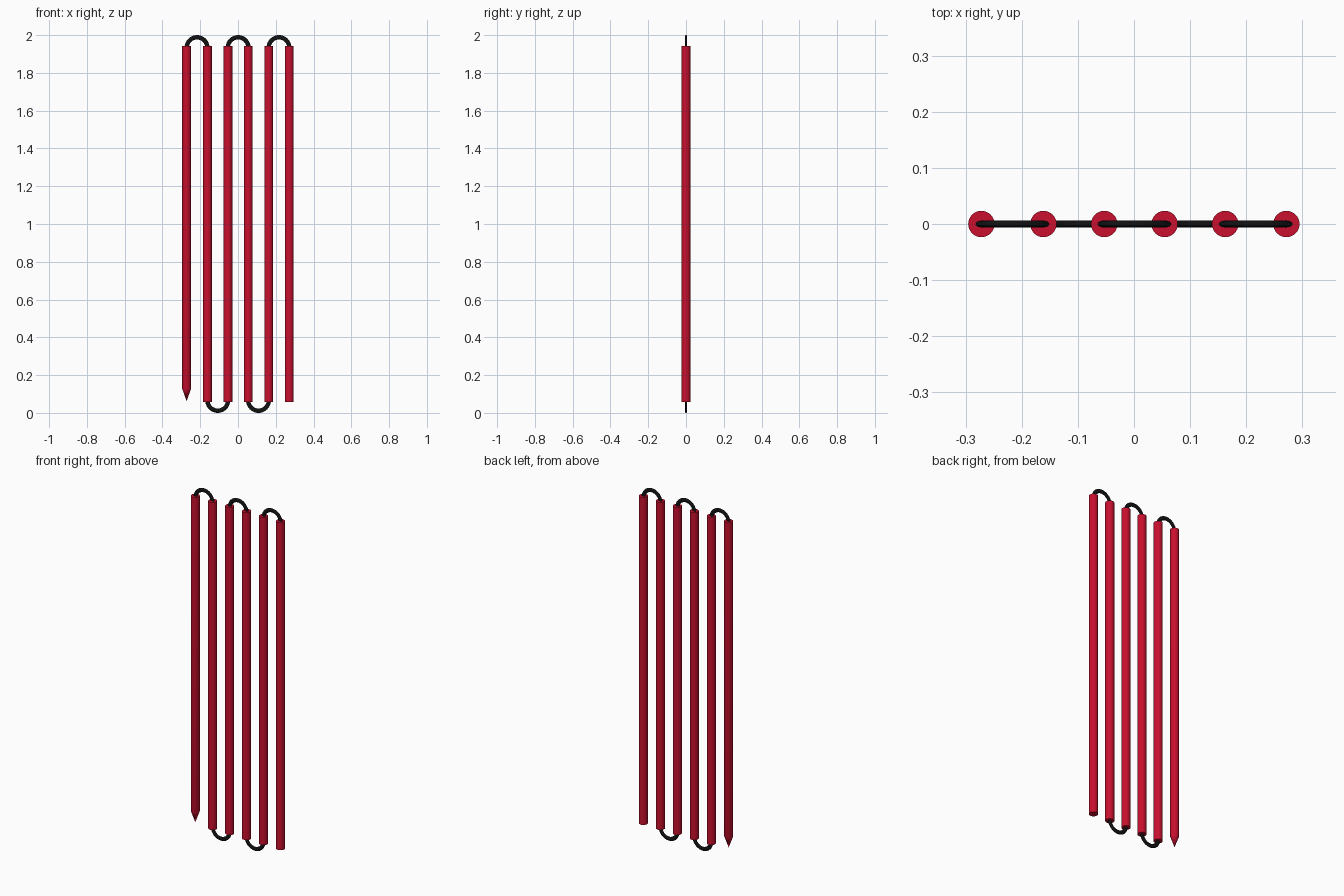
import bpy, bmesh
from math import pi, cos, sin
from mathutils import Vector, Matrix

if "Cube" in bpy.data.objects:
    bpy.data.objects.remove(bpy.data.objects["Cube"])

R = 0.0235                      # pole radius
TOP, BOTTOM = 1.943, 0.057      # pole ends
POLE_X = [-0.272, -0.1615, -0.053, 0.0545, 0.1625, 0.2715]
CORD_MAJOR, CORD_MINOR, CORD_HALF_DEPTH = 0.0545, 0.0115, 0.006


def material(name, colour):
    mat = bpy.data.materials.new(name)
    mat.diffuse_color = (*colour, 1)
    mat.use_nodes = True
    mat.node_tree.nodes["Principled BSDF"].inputs["Base Color"].default_value = mat.diffuse_color
    return mat


red = material("red_pole", (0.58, 0.005, 0.027))
black = material("black_cord", (0.006, 0.006, 0.006))


def finish(bm, name, mat, angle=0.6):
    bmesh.ops.recalc_face_normals(bm, faces=bm.faces)
    mesh = bpy.data.meshes.new(name)
    bm.to_mesh(mesh)
    bm.free()
    obj = bpy.data.objects.new(name, mesh)
    bpy.context.collection.objects.link(obj)
    mesh.materials.append(mat)
    bpy.ops.object.select_all(action='DESELECT')
    obj.select_set(True)
    bpy.context.view_layer.objects.active = obj
    bpy.ops.object.shade_smooth_by_angle(angle=angle)
    return obj


def add_cone(bm, x, z0, z1, r0, r1, caps=True):
    bmesh.ops.create_cone(bm, cap_ends=caps, segments=32, radius1=r0, radius2=r1,
                          depth=z1 - z0, matrix=Matrix.Translation((x, 0, (z0 + z1) / 2)))


def pole(name, x, pointed=False):
    bm = bmesh.new()
    add_cone(bm, x, BOTTOM, TOP, R, R)
    if pointed:
        # pull the lower cap up, then extrude it to a point
        cap = next(f for f in bm.faces if all(v.co.z < 1 for v in f.verts))
        for v in cap.verts:
            v.co.z = 0.128
        bmesh.ops.poke(bm, faces=[cap])
        min(bm.verts, key=lambda v: (v.co.xy - Vector((x, 0))).length).co.z = 0.062
    return finish(bm, name, red)


def cord(name, xa, xb, top):
    # half ring of flattened cord bridging two pole ends
    bm = bmesh.new()
    xc, up = (xa + xb) / 2, 1 if top else -1
    zc = (2 - CORD_MAJOR - CORD_MINOR) if top else (CORD_MAJOR + CORD_MINOR)
    steps, sides = 24, 16
    rings = []
    for i in range(steps + 1):
        a = pi * i / steps
        ring = []
        for j in range(sides):
            b = 2 * pi * j / sides
            r = CORD_MAJOR + CORD_MINOR * cos(b)
            ring.append(bm.verts.new((xc + r * cos(a), CORD_HALF_DEPTH * sin(b),
                                      zc + up * r * sin(a))))
        rings.append(ring)
    for p, q in zip(rings, rings[1:]):
        for j in range(sides):
            k = (j + 1) % sides
            bm.faces.new((p[j], p[k], q[k], q[j]))
    bm.faces.new(rings[0])
    bm.faces.new(rings[-1])
    return finish(bm, name, black, 1.0)


# Six pole sections, the first with a pointed foot
for i, x in enumerate(POLE_X):
    pole("pointed_pole_section" if i == 0 else f"pole_section_{i + 1}", x, i == 0)

# Elastic cords alternate between top and bottom ends
for i in range(5):
    cord(f"{'upper' if i % 2 == 0 else 'lower'}_cord_{i + 1}", POLE_X[i], POLE_X[i + 1], i % 2 == 0)
